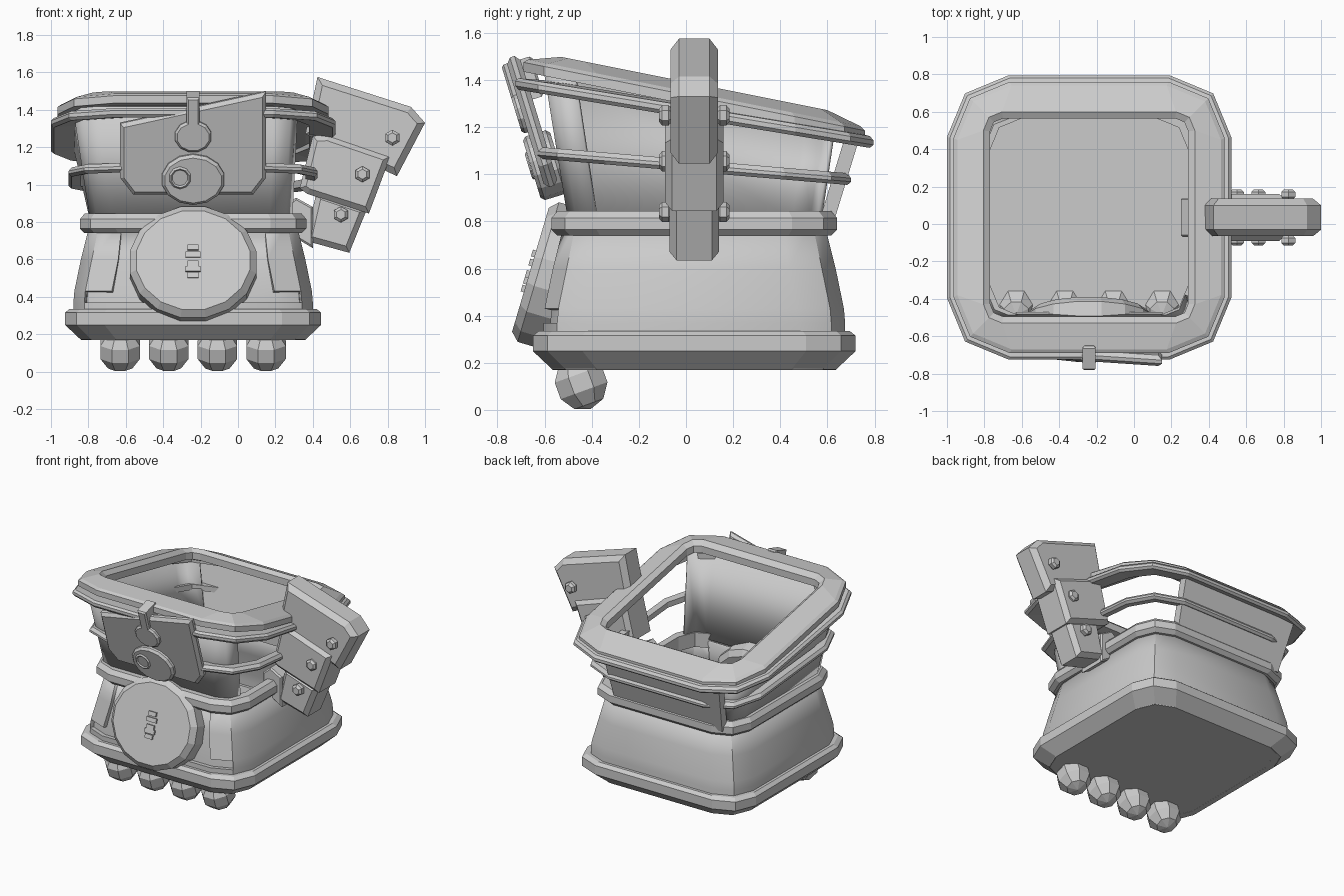
import bpy, bmesh, math
from mathutils import Matrix

if "Cube" in bpy.data.objects:
    bpy.data.objects.remove(bpy.data.objects["Cube"])

CX, CY = -0.24, 0.035
grey = bpy.data.materials.new("plain_grey")
grey.diffuse_color = (0.6, 0.6, 0.6, 1)
grey.use_nodes = True
grey.node_tree.nodes["Principled BSDF"].inputs["Base Color"].default_value = grey.diffuse_color


def finish(name, bm, recalc=True):
    if recalc:
        bmesh.ops.recalc_face_normals(bm, faces=bm.faces[:])
    me = bpy.data.meshes.new(name)
    bm.to_mesh(me)
    bm.free()
    me.materials.append(grey)
    ob = bpy.data.objects.new(name, me)
    bpy.context.collection.objects.link(ob)
    return ob


def ring(x0, x1, y0, y1, r, z, slope=0):
    """Rounded rectangle with two-segment corners, tilted along y."""
    pts = []
    corners = [(x1 - r, y1 - r), (x0 + r, y1 - r), (x0 + r, y0 + r), (x1 - r, y0 + r)]
    for k, (cx, cy) in enumerate(corners):
        for j in range(3):
            a = math.radians(90 * k + 45 * j)
            x, y = cx + r * math.cos(a), cy + r * math.sin(a)
            pts.append((x, y, z - slope * (y - CY)))
    return pts


def square(h, r, z, slope=0):
    return ring(CX - h, CX + h, CY - h, CY + h, r, z, slope)


def loft(rings, closed=False, skip=(), cap=False):
    bm = bmesh.new()
    vs = [[bm.verts.new(p) for p in rg] for rg in rings]
    n = len(vs[0])
    for i in range(len(vs) - (0 if closed else 1)):
        a, b = vs[i], vs[(i + 1) % len(vs)]
        for j in range(n):
            if j not in skip:
                k = (j + 1) % n
                bm.faces.new((a[j], a[k], b[k], b[j]))
    if cap:
        bm.faces.new(vs[0][::-1])
    return bm


def hoop(name, profile, slope=0):
    return finish(name, loft([square(h, r, z, slope) for h, r, z in profile], closed=True))


def thicken(ob, t):
    m = ob.modifiers.new("thickness", "SOLIDIFY")
    m.thickness = t
    m.offset = -1


def plate(name, pts, y0, y1, bevel=0.03, matrix=None):
    """Prism from an x-z outline, chamfered all round."""
    bm = bmesh.new()
    f = bm.faces.new([bm.verts.new((x, y0, z)) for x, z in pts])
    g = bmesh.ops.extrude_face_region(bm, geom=[f])
    bmesh.ops.translate(bm, verts=[v for v in g["geom"] if isinstance(v, bmesh.types.BMVert)],
                        vec=(0, y1 - y0, 0))
    if bevel:
        eds = [e for e in bm.edges if abs(e.verts[0].co.y - e.verts[1].co.y) < 1e-5]
        bmesh.ops.bevel(bm, geom=eds, offset=bevel, segments=1, affect="EDGES")
    if matrix:
        bm.transform(matrix)
    return finish(name, bm)


def circle(cx, cz, r, n, rz=None):
    rz = rz or r
    return [(cx + r * math.cos(2 * math.pi * (i + .5) / n),
             cz + rz * math.sin(2 * math.pi * (i + .5) / n)) for i in range(n)]


# lower bucket with a shallow recessed front panel
bm = loft([square(.60, .18, .171), square(.64, .2, .24), square(.64, .2, .37), square(.635, .2, .43),
           square(.60, .2, .6), square(.55, .17, .8)], cap=True)
bm.normal_update()
front = [f for f in bm.faces if f.normal.y < -.9 and f.calc_center_median().z > .37]
bmesh.ops.inset_region(bm, faces=front, thickness=.002, depth=-.03)
body = finish("bucket", bm, recalc=False)
thicken(body, .02)

# bands around the bucket
hoop("bottom_band", [(.56, .18, .17), (.60, .19, .17), (.685, .21, .25), (.685, .21, .315),
                     (.66, .2, .335), (.60, .2, .335)])
hoop("middle_band", [(.53, .17, .74), (.58, .18, .74), (.605, .19, .765), (.605, .19, .815),
                     (.58, .18, .845), (.53, .17, .845)])

# flared upper wall, open on the right and back
wall = finish("upper_wall", loft([ring(-.79, .29, -.50, .575, .12, .8),
                                  ring(-.88, .32, -.6, .63, .13, 1.29, .2)],
                                 skip=(11, 0, 1, 2)), recalc=False)
thicken(wall, .02)

# thick back panel leaning outward
tilt = Matrix.Translation((0, .565, .8)) @ Matrix.Rotation(math.radians(-17), 4, "X")
plate("back_panel", [(-.73, 0), (.14, 0), (.16, .38), (-.78, .38)], 0, .06, 0, tilt)

# tilted hoops and top rim
hoop("lower_hoop", [(.60, .26, 1.02), (.65, .28, 1.01), (.665, .28, 1.025), (.665, .28, 1.04),
                    (.65, .28, 1.06), (.60, .26, 1.06)], .085)
hoop("upper_hoop", [(.62, .25, 1.255), (.745, .32, 1.235), (.76, .33, 1.25), (.76, .33, 1.27),
                    (.745, .32, 1.285), (.62, .25, 1.295)], .165)
hoop("top_rim", [(.53, .07, 1.36), (.565, .1, 1.385), (.705, .29, 1.345), (.725, .3, 1.33),
                 (.725, .3, 1.29), (.60, .2, 1.295), (.53, .07, 1.31)], .2)

# round front pocket, bottom swung forward
lean = Matrix.Translation((CX, -.66, .595)) @ Matrix.Rotation(math.radians(-16.5), 4, "X")
plate("front_disc", circle(0, 0, .345, 16, .315), 0, .2, .035, lean)
for i, (z, w) in enumerate(((.07, .03), (.03, .04), (-.02, .03), (-.05, .04), (-.085, .03))):
    plate(f"clasp_piece_{i}", [(-w, z - .015), (w, z - .015), (w, z + .015), (-w, z + .015)],
          -.014, .005, 0, lean)

# front flap leaning forward at the top
ANG = math.radians(17)
flap = Matrix.Translation((0, -.595, .93)) @ Matrix.Rotation(ANG, 4, "X")
k = 1 / math.cos(ANG)


def on_flap(pts):
    return [(x, (z - .93) * k) for x, z in pts]


plate("front_flap", on_flap([(-.63, 1.03), (-.56, .94), (.08, .94), (.15, 1.03), (.15, 1.49), (-.63, 1.32)]),
      0, .06, .02, flap)
plate("flap_knob", on_flap(circle(CX, 1.26, .1, 12, .085)), -.025, .03, .012, flap)
plate("flap_strap", on_flap([(-.275, 1.3), (-.205, 1.3), (-.205, 1.47), (-.275, 1.47)]), -.025, .11, .01, flap)

# lock disc with a round recess ring
plate("lock_disc", on_flap(circle(CX, 1.03, .17, 14, .135)), -.03, .09, .015, flap)
bm = bmesh.new()
o, i_, d = [[bm.verts.new((x, y, z)) for x, z in on_flap(circle(-.31, 1.045, r, 10))]
            for r, y in ((.06, -.031), (.05, -.04), (.042, -.032))]
for a, b in ((o, i_), (i_, d)):
    for j in range(10):
        bm.faces.new((a[j], a[(j + 1) % 10], b[(j + 1) % 10], b[j]))
bm.faces.new(d)
bm.transform(flap)
finish("lock_recess", bm)

# three stacked side plates with bolts
plate("side_plate_top", [(.36, 1.27), (.85, 1.045), (1.0, 1.33), (.925, 1.415), (.425, 1.575)], -.065, .135, .035)
plate("side_plate_middle", [(.33, .98), (.37, .95), (.70, .845), (.815, 1.15), (.48, 1.265), (.40, 1.26)],
      -.09, .16, .03)
plate("side_plate_lower", [(.36, .70), (.595, .635), (.69, .87), (.42, .96)], -.07, .14, .03)
plate("side_bracket", [(.25, .76), (.30, .72), (.40, .66), (.40, .88), (.31, .93), (.25, .88)], -.07, .14, .01)
for n, x, z in (("top", .825, 1.25), ("middle", .665, 1.055), ("lower", .55, .84)):
    for side, y0, y1 in (("front", -.115, -.06), ("back", .13, .185)):
        plate(f"bolt_{n}_{side}", circle(x, z, .043, 6), y0, y1, .014)

# four faceted feet along the front
for i in range(4):
    bm = bmesh.new()
    bmesh.ops.create_uvsphere(bm, u_segments=8, v_segments=5, radius=.12)
    bm.transform(Matrix.Translation((-.63 + .26 * i, -.445, .117)) @ Matrix.Rotation(math.radians(20), 4, "X")
                 @ Matrix.Rotation(math.radians(22.5), 4, "Z"))
    finish(f"foot_{i + 1}", bm)

# soften only the gentle bends
for name in ("bucket", "upper_wall"):
    ob = bpy.data.objects[name]
    bpy.ops.object.select_all(action="DESELECT")
    ob.select_set(True)
    bpy.context.view_layer.objects.active = ob
    bpy.ops.object.shade_smooth_by_angle(angle=math.radians(30))
